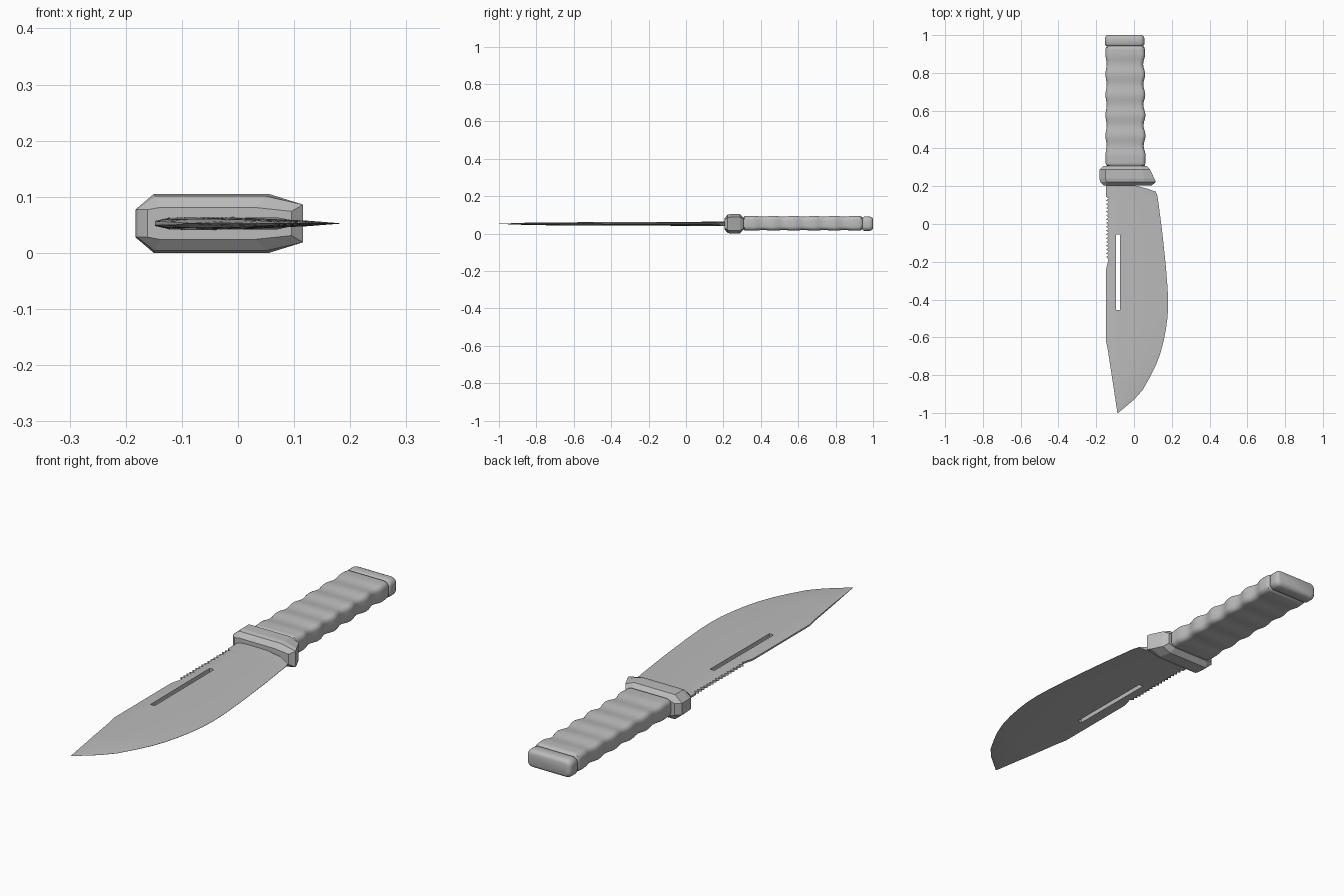
import bpy, bmesh, math

if "Cube" in bpy.data.objects:
    bpy.data.objects.remove(bpy.data.objects["Cube"])

ZC = 0.0525  # mid plane of the knife

grey = bpy.data.materials.new("plain_grey")
grey.diffuse_color = (0.5, 0.5, 0.5, 1)
grey.use_nodes = True
grey.node_tree.nodes["Principled BSDF"].inputs["Base Color"].default_value = grey.diffuse_color


def finish(bm, name, angle=None):
    bmesh.ops.recalc_face_normals(bm, faces=bm.faces[:])
    me = bpy.data.meshes.new(name)
    bm.to_mesh(me)
    bm.free()
    me.materials.append(grey)
    ob = bpy.data.objects.new(name, me)
    bpy.context.collection.objects.link(ob)
    if angle:
        bpy.ops.object.select_all(action='DESELECT')
        ob.select_set(True)
        bpy.context.view_layer.objects.active = ob
        bpy.ops.object.shade_smooth_by_angle(angle=math.radians(angle))
    return ob


def loft(name, rings, angle=None):
    """Skin a list of equal-length rings and cap both ends."""
    bm = bmesh.new()
    vs = [[bm.verts.new(p) for p in r] for r in rings]
    n = len(vs[0])
    for a, b in zip(vs, vs[1:]):
        for i in range(n):
            bm.faces.new((a[i], a[(i + 1) % n], b[(i + 1) % n], b[i]))
    bm.faces.new(vs[0])
    bm.faces.new(vs[-1])
    return finish(bm, name, angle)


def rounded(y, x0, x1, z0, z1, r, seg=5):
    """Rounded rectangle ring in the plane of constant y."""
    pts = []
    corners = ((x1 - r, z1 - r), (x0 + r, z1 - r), (x0 + r, z0 + r), (x1 - r, z0 + r))
    for q, (cx, cz) in enumerate(corners):
        for k in range(seg + 1):
            a = math.pi / 2 * (q + k / seg)
            pts.append((cx + r * math.cos(a), y, cz + r * math.sin(a)))
    return pts


def interp(table, y):
    """Linear lookup in (x, y) pairs ordered by falling y."""
    for (xa, ya), (xb, yb) in zip(table, table[1:]):
        if y >= yb:
            t = min(1, max(0, (ya - y) / (ya - yb)))
            return xa + (xb - xa) * t
    return table[-1][0]


# Blade: a grid of stations (y) and columns (x), mirrored about the mid plane
EDGE = [(0.116, 0.205), (0.127, 0.13), (0.148, -0.03), (0.160, -0.14), (0.170, -0.24),
        (0.178, -0.34), (0.181, -0.42), (0.178, -0.49), (0.170, -0.55), (0.157, -0.62),
        (0.138, -0.69), (0.115, -0.75), (0.085, -0.81), (0.045, -0.88), (0.0, -0.93),
        (-0.05, -0.972), (-0.084, -1.0)]
SPINE = [(-0.148, 0.205), (-0.148, -0.62), (-0.138, -0.67), (-0.112, -0.84), (-0.088, -1.0)]
HALF = [0.0045, 0.0105, 0.0115, 0.0115, 0.011, 0.0065, 0.0006]

stations = [0.205] + [round(0.145 - 0.01 * k, 3) for k in range(34)]
stations += [-0.24, -0.29, -0.34, -0.38, -0.42, -0.455, -0.49, -0.52, -0.55, -0.585, -0.62,
             -0.65, -0.67, -0.69, -0.72, -0.75, -0.78, -0.81, -0.84, -0.88, -0.905, -0.93,
             -0.95, -0.972, -0.988, -1.0]
full_width = interp(EDGE, -0.5) - interp(SPINE, -0.5)

bm = bmesh.new()
grid = []
for i, y in enumerate(stations):
    s, e = interp(SPINE, y), interp(EDGE, y)
    t = min(1, (e - s) / full_width) if y < -0.5 else 1
    tooth = 0.014 if 1 <= i <= 34 and i % 2 == 0 else 0
    xs = [s + tooth, s + 0.026 * t, s + 0.053 * t, s + 0.073 * t,
          s + (e - s) * 0.55, s + (e - s) * 0.82, e]
    k = 1 - 0.35 * (0.2 - y) if y > -0.8 else 0.65 * (y + 1) / 0.2 + 0.05
    row = []
    for j, x in enumerate(xs):
        h = HALF[j]
        yy = y
        if i == 0:  # slanted heel with a thicker root
            yy = y - max(0, x - 0.02) * 0.36
            h = 0.011 if j == 5 else h
        row.append(bm.verts.new((x, yy, ZC + h * min(k, 1))))
    grid.append(row)
for i in range(len(grid) - 1):
    for j in range(6):
        in_slot = j == 2 and stations[i] <= -0.05 and stations[i + 1] >= -0.456
        if not in_slot:
            bm.faces.new((grid[i][j], grid[i][j + 1], grid[i + 1][j + 1], grid[i + 1][j]))
top_faces = bm.faces[:]
rim = [e for e in bm.edges if e.is_boundary]
low = {v: bm.verts.new((v.co.x, v.co.y, 2 * ZC - v.co.z))
       for v in bm.verts[:] if v.link_faces}
for f in top_faces:
    bm.faces.new([low[v] for v in reversed(f.verts)])
for e in rim:
    a, b = e.verts
    bm.faces.new((a, b, low[b], low[a]))
bmesh.ops.delete(bm, geom=[v for v in bm.verts if not v.link_faces], context='VERTS')
finish(bm, "blade", 25)


# Guard: chamfered block whose edge-side end leans toward the blade
def guard_ring(y, inset_x, inset_z, right, shoulder):
    half = [(-0.183 + inset_x, 0.0245), (-0.15 + inset_x * 0.5, 0.0525 - inset_z),
            (shoulder, 0.0525 - inset_z), (right, 0.036 - inset_z * 0.6)]
    pts = half + [(x, -z) for x, z in reversed(half)]
    return [(x, y, ZC + z) for x, z in pts]


loft("guard", [guard_ring(0.205, 0.022, 0.024, 0.095, 0.03),
               guard_ring(0.222, 0.004, 0.004, 0.116, 0.05),
               guard_ring(0.240, 0.0, 0.0, 0.108, 0.055),
               guard_ring(0.288, 0.0, 0.0, 0.085, 0.045),
               guard_ring(0.308, 0.022, 0.020, 0.068, 0.035)])

# Handle: rounded grip with finger waves
rings = []
N = 64
for i in range(N + 1):
    y = 0.303 + (0.945 - 0.303) * i / N
    u = (y - 0.303) / 0.642
    fade = min(1, u / 0.12, (1 - u) / 0.12)
    w = 0.5 * (1 - math.cos(2 * math.pi * (y - 0.36) / 0.108)) * max(0, fade)
    d = min(y - 0.303, 0.945 - y)
    r = 0.012 * (1 - math.sqrt(max(0, 1 - (1 - min(1, d / 0.02)) ** 2)))
    rings.append(rounded(y, -0.151 + 0.006 * w + r, 0.062 - 0.004 * u - 0.010 * w - r,
                         0.016 + 0.003 * w + r, 0.095 - 0.004 * w - r, 0.022))
loft("handle", rings, 40)

# Pommel: soft-edged cap on the end of the grip
rings = []
for y, d in ((0.942, 0.010), (0.945, 0.004), (0.952, 0.0), (0.984, 0.0),
             (0.992, 0.003), (0.997, 0.007), (1.0, 0.014)):
    rings.append(rounded(y, -0.154 + d, 0.055 - d, 0.015 + d, 0.091 - d, 0.024 - d * 0.5))
loft("pommel", rings, 40)
